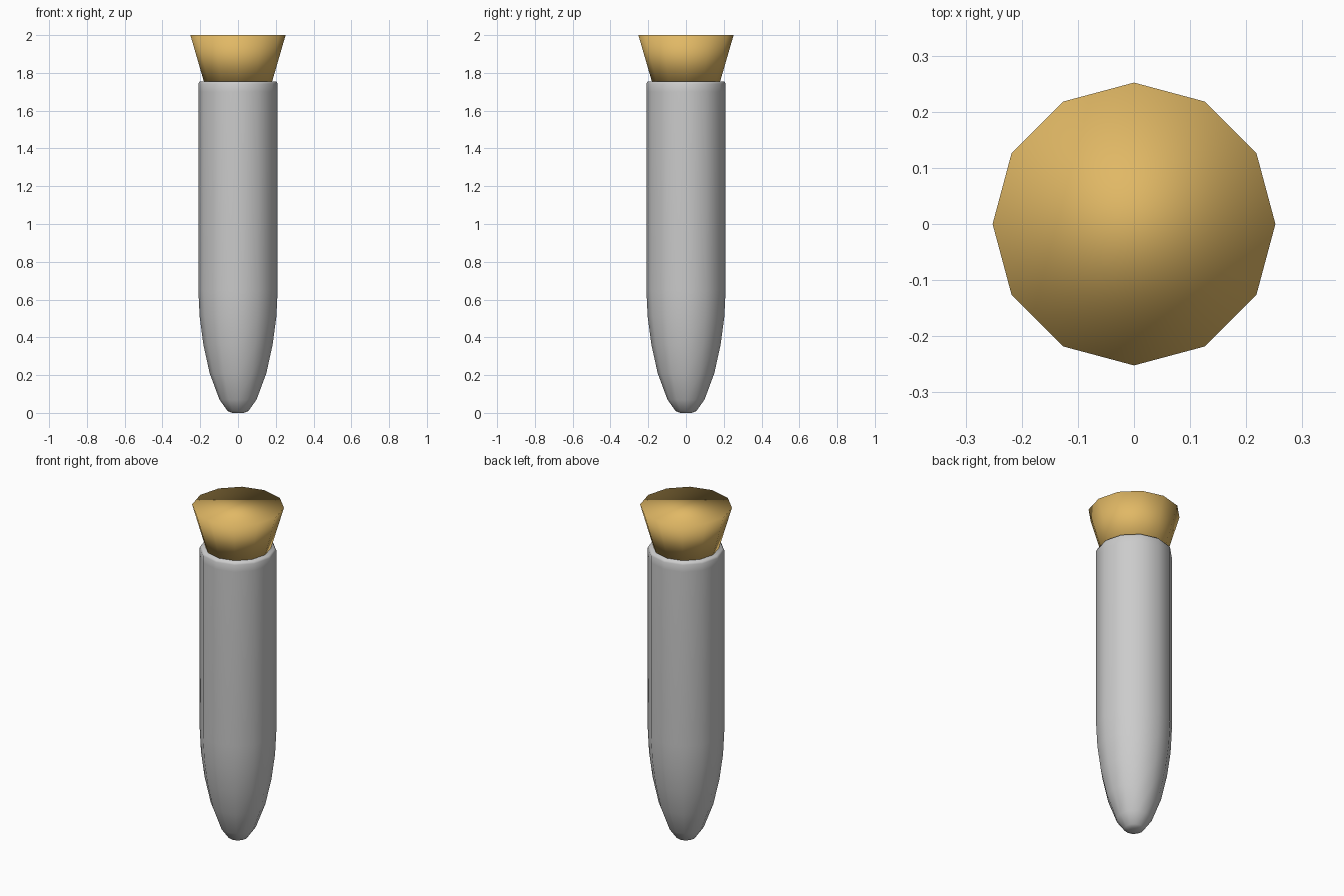
import bpy, bmesh
from math import cos, sin, pi

if "Cube" in bpy.data.objects:
    bpy.data.objects.remove(bpy.data.objects["Cube"])

SIDES = 12

def lathe(name, profile):
    """Closed solid of revolution from (radius, height) points, bottom to top."""
    bm = bmesh.new()
    rings = [[bm.verts.new((r * cos(2 * pi * i / SIDES), r * sin(2 * pi * i / SIDES), z))
              for i in range(SIDES)] for r, z in profile]
    for low, high in zip(rings, rings[1:]):
        for i in range(SIDES):
            j = (i + 1) % SIDES
            bm.faces.new((low[i], low[j], high[j], high[i]))
    bm.faces.new(rings[0][::-1])
    bm.faces.new(rings[-1])
    for f in bm.faces:
        f.smooth = True
    mesh = bpy.data.meshes.new(name)
    bm.to_mesh(mesh)
    bm.free()
    obj = bpy.data.objects.new(name, mesh)
    bpy.context.collection.objects.link(obj)
    return obj

# Bullet-shaped body with rounded tip pointing down
lathe("body", [(0.03, 0.0), (0.055, 0.01), (0.098, 0.07), (0.15, 0.21),
               (0.183, 0.36), (0.203, 0.51), (0.21, 0.65), (0.21, 1.70),
               (0.21, 1.742), (0.203, 1.755)])

# Flared gold cap on top
cap = lathe("flared_cap", [(0.178, 1.745), (0.252, 2.0)])
gold = bpy.data.materials.new("gold")
gold.diffuse_color = (0.75, 0.48, 0.13, 1)
gold.use_nodes = True
gold.node_tree.nodes["Principled BSDF"].inputs["Base Color"].default_value = gold.diffuse_color
cap.data.materials.append(gold)
